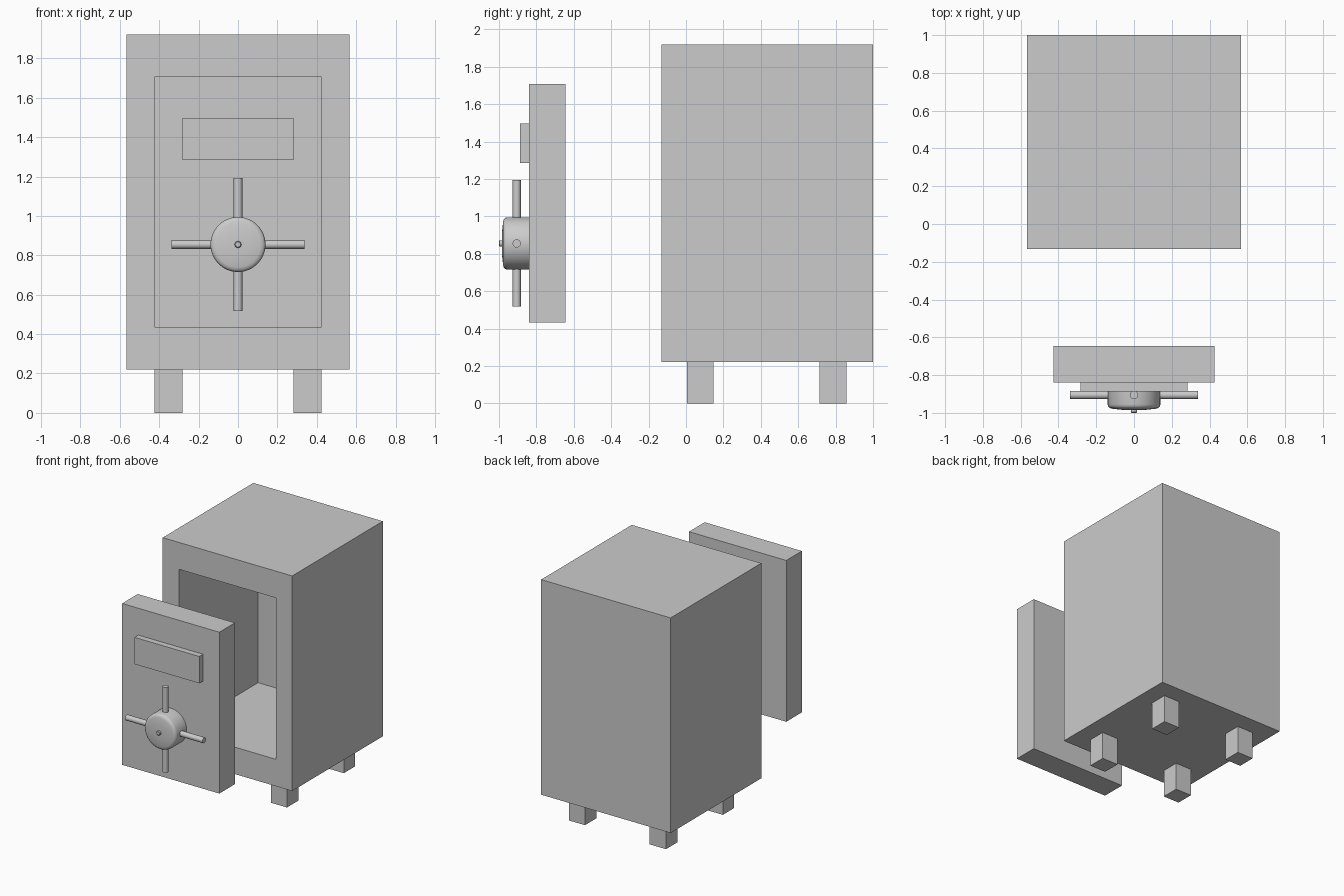
import bpy, bmesh
from math import pi, cos, sin, radians
from mathutils import Vector, Matrix

if "Cube" in bpy.data.objects:
    bpy.data.objects.remove(bpy.data.objects["Cube"])


def add_object(name, bm):
    bmesh.ops.recalc_face_normals(bm, faces=bm.faces)
    mesh = bpy.data.meshes.new(name)
    bm.to_mesh(mesh)
    bm.free()
    obj = bpy.data.objects.new(name, mesh)
    bpy.context.collection.objects.link(obj)
    return obj


def box_bmesh(x, y, z):
    """Box from (min, max) pairs."""
    bm = bmesh.new()
    size = [b - a for a, b in (x, y, z)]
    mid = [(a + b) / 2 for a, b in (x, y, z)]
    bmesh.ops.create_cube(bm, size=1, matrix=Matrix.Translation(mid) @ Matrix.Diagonal((*size, 1)))
    return bm


def box(name, x, y, z):
    return add_object(name, box_bmesh(x, y, z))


def smooth(obj):
    bpy.ops.object.select_all(action='DESELECT')
    obj.select_set(True)
    bpy.context.view_layer.objects.active = obj
    bpy.ops.object.shade_smooth_by_angle(angle=radians(35))


def lathe(name, profile, matrix, steps=32):
    """Spin (radius, height) points around the local z axis."""
    bm = bmesh.new()
    verts = [bm.verts.new((r, 0, h)) for r, h in profile]
    edges = [bm.edges.new(pair) for pair in zip(verts, verts[1:])]
    bmesh.ops.spin(bm, geom=verts + edges, cent=(0, 0, 0), axis=(0, 0, 1),
                   angle=2 * pi, steps=steps)
    bmesh.ops.remove_doubles(bm, verts=bm.verts, dist=1e-5)
    bmesh.ops.transform(bm, matrix=matrix, verts=bm.verts)
    obj = add_object(name, bm)
    smooth(obj)
    return obj


OPEN_X, OPEN_Z = 0.425, (0.433, 1.708)

# Cabinet: box with the front face inset and pushed inwards
bm = box_bmesh((-0.566, 0.566), (-0.132, 1.0), (0.22, 1.92))
bm.normal_update()
front = min(bm.faces, key=lambda f: f.calc_center_median().y)
bmesh.ops.inset_individual(bm, faces=[front], thickness=0.14)
for v in front.verts:
    v.co.x = OPEN_X if v.co.x > 0 else -OPEN_X
    v.co.z = OPEN_Z[1] if v.co.z > 1.07 else OPEN_Z[0]
for f in bmesh.ops.extrude_discrete_faces(bm, faces=[front])['faces']:
    bmesh.ops.translate(bm, verts=f.verts, vec=(0, 0.99, 0))
add_object("cabinet", bm)

# Legs
for side, sx in (("left", -1), ("right", 1)):
    for end, y in (("front", 0.005), ("back", 0.715)):
        xs = sorted((sx * 0.283, sx * 0.425))
        box(f"{end}_{side}_leg", xs, (y, y + 0.142), (0, 0.22))

# Door, pulled out in front of the opening, with its raised plate
box("door", (-OPEN_X, OPEN_X), (-0.84, -0.645), OPEN_Z)
box("door_plate", (-0.283, 0.283), (-0.887, -0.84), (1.284, 1.496))

# Handle hub and centre pin, turned about the front-to-back axis
to_front = Matrix.Translation((0, -0.84, 0.855)) @ Matrix.Rotation(pi / 2, 4, 'X')
lathe("handle_hub", [(0, 0), (0.14, 0), (0.14, 0.115), (0.137, 0.126), (0.129, 0.134),
                     (0.115, 0.138), (0.06, 0.144), (0, 0.145)], to_front)
lathe("handle_pin", [(0, 0.14), (0.017, 0.14), (0.017, 0.156), (0.013, 0.16), (0, 0.16)],
      to_front, 16)

# Four spokes around the hub
for i, name in enumerate(("top", "right", "bottom", "left")):
    m = Matrix.Translation((0, -0.905, 0.855)) @ Matrix.Rotation(i * pi / 2, 4, 'Y')
    lathe(f"{name}_spoke", [(0, 0.08), (0.022, 0.08), (0.022, 0.338), (0, 0.338)], m, 20)
